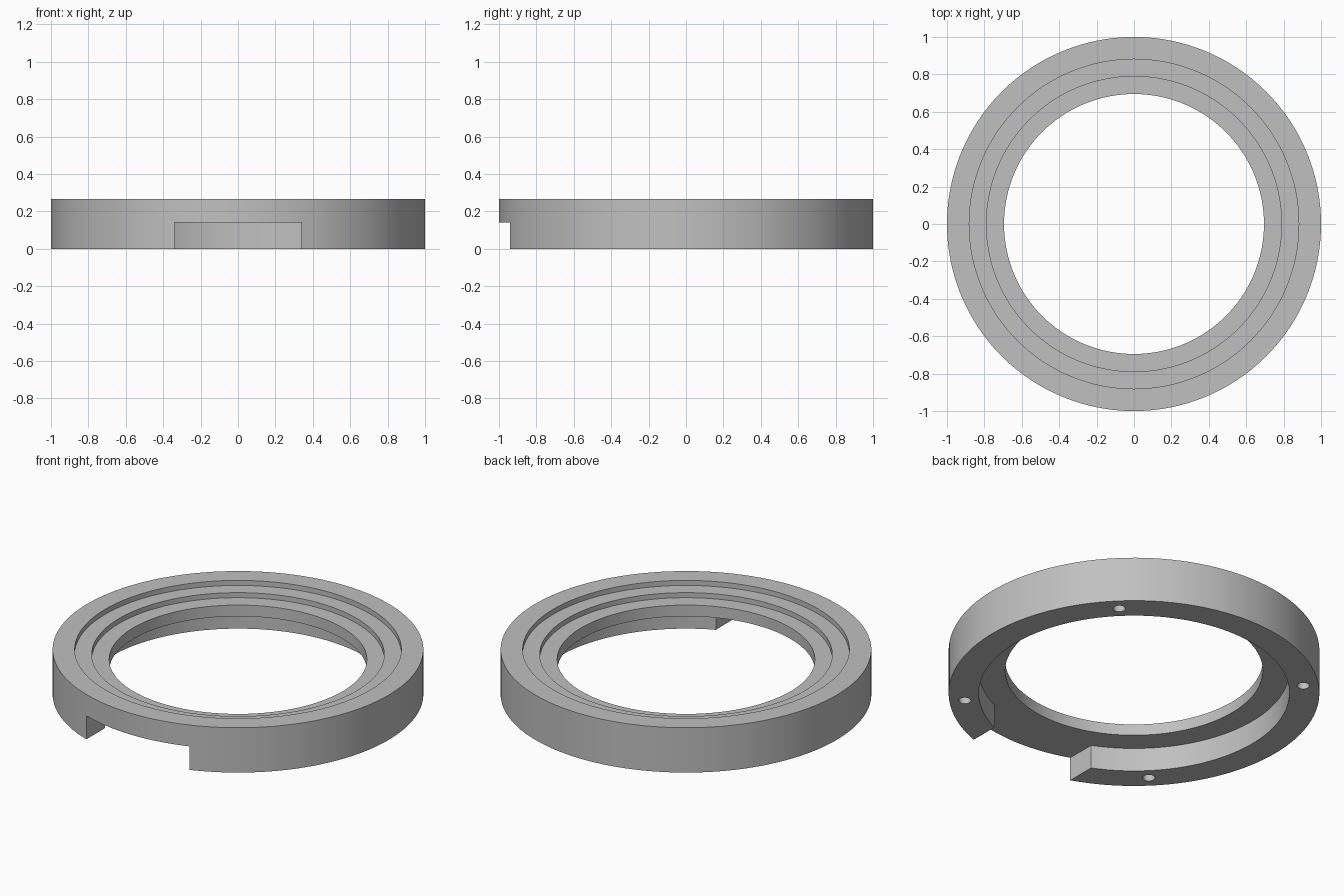
import bpy, bmesh, math
from mathutils import Matrix

if "Cube" in bpy.data.objects:
    bpy.data.objects.remove(bpy.data.objects["Cube"], do_unlink=True)

SEGMENTS = 128
HEIGHT, CEILING, STEP = 0.267, 0.14, 0.03
OUTER, BORE, RECESS = 1.0, 0.695, 0.838
NOTCH_HALF = 0.34
HOLE_OFFSET, HOLE_RADIUS, HOLE_DEPTH = 0.648, 0.033, 0.12

grey = bpy.data.materials.new("plain grey")
grey.use_nodes = True
colour = (0.53, 0.53, 0.53, 1)
grey.diffuse_color = colour
grey.node_tree.nodes["Principled BSDF"].inputs["Base Color"].default_value = colour


def make_object(name, bm):
    bmesh.ops.recalc_face_normals(bm, faces=bm.faces)
    mesh = bpy.data.meshes.new(name)
    bm.to_mesh(mesh)
    bm.free()
    mesh.materials.append(grey)
    obj = bpy.data.objects.new(name, mesh)
    bpy.context.collection.objects.link(obj)
    return obj


def cut(target, cutter):
    mod = target.modifiers.new("cut", "BOOLEAN")
    mod.operation = "DIFFERENCE"
    mod.solver = "EXACT"
    mod.object = cutter
    bpy.context.view_layer.objects.active = target
    bpy.ops.object.modifier_apply(modifier=mod.name)
    bpy.data.objects.remove(cutter, do_unlink=True)


# Stepped ring: closed cross-section turned around the z axis
profile = [(RECESS, 0), (OUTER, 0), (OUTER, HEIGHT), (0.881, HEIGHT),
           (0.881, HEIGHT - STEP), (0.789, HEIGHT - STEP),
           (0.789, HEIGHT - 2 * STEP), (BORE, HEIGHT - 2 * STEP),
           (BORE, CEILING), (RECESS, CEILING)]
bm = bmesh.new()
rings = []
for i in range(SEGMENTS):
    a = math.tau * i / SEGMENTS
    rings.append([bm.verts.new((r * math.cos(a), r * math.sin(a), z)) for r, z in profile])
for i, ring in enumerate(rings):
    following = rings[(i + 1) % SEGMENTS]
    for j in range(len(profile)):
        k = (j + 1) % len(profile)
        bm.faces.new((ring[j], following[j], following[k], ring[k]))
body = make_object("ring_body", bm)

# Square notch through the front of the skirt
bm = bmesh.new()
bmesh.ops.create_cube(bm, size=1, matrix=Matrix.Translation((0, -0.85, CEILING / 2 - 0.1))
                      @ Matrix.Diagonal((2 * NOTCH_HALF, 0.5, CEILING + 0.2, 1)))
cut(body, make_object("notch_cutter", bm))

# Four blind screw holes in the underside
bm = bmesh.new()
for sx in (-1, 1):
    for sy in (-1, 1):
        bmesh.ops.create_cone(bm, cap_ends=True, segments=32, radius1=HOLE_RADIUS,
                              radius2=HOLE_RADIUS, depth=2 * HOLE_DEPTH,
                              matrix=Matrix.Translation((sx * HOLE_OFFSET, sy * HOLE_OFFSET, 0)))
cut(body, make_object("hole_cutter", bm))

# Smooth round walls with crisp edges
bpy.ops.object.select_all(action="DESELECT")
body.select_set(True)
bpy.context.view_layer.objects.active = body
bpy.ops.object.shade_smooth_by_angle(angle=math.radians(30))
